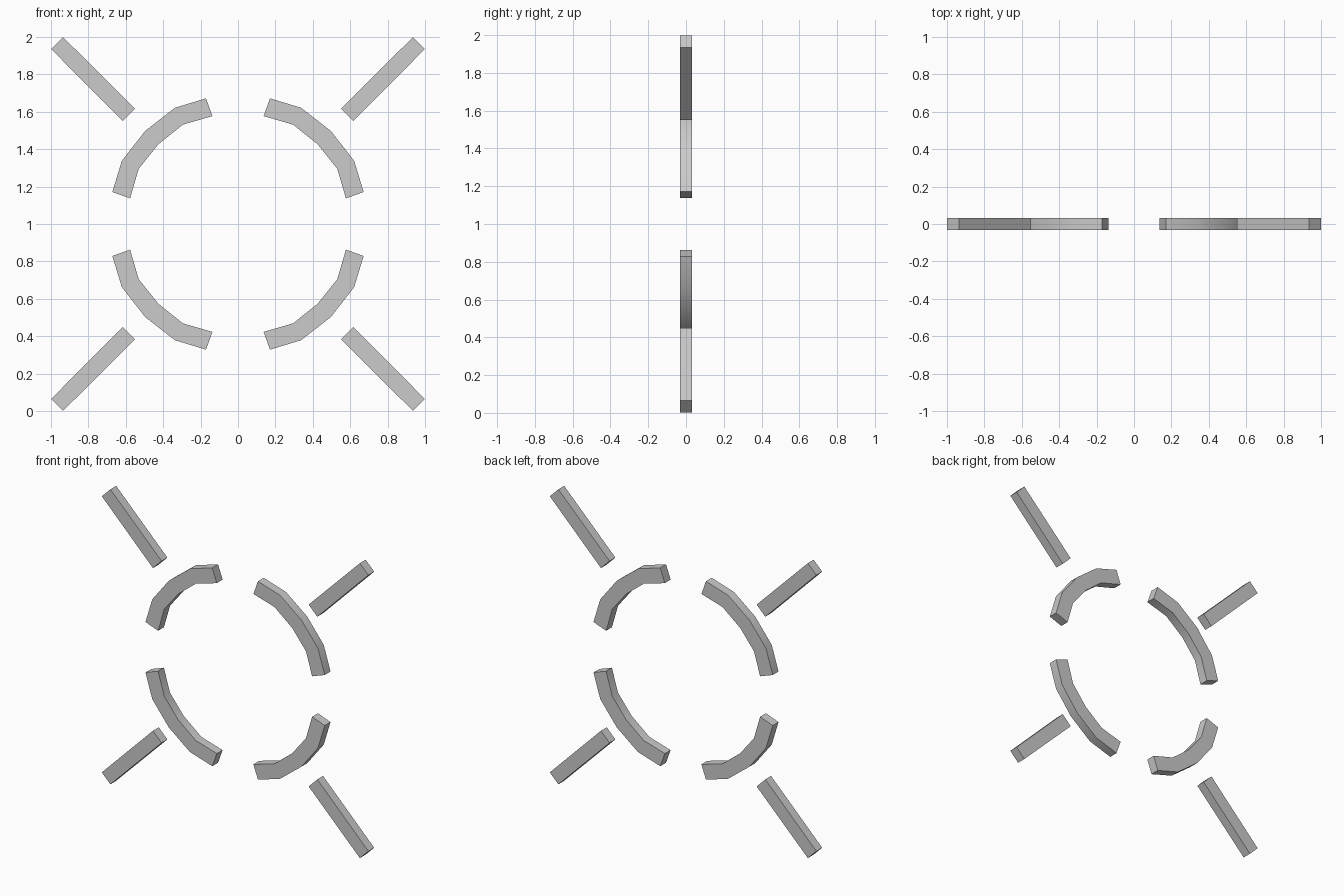
import bpy, bmesh, math

if "Cube" in bpy.data.objects:
    bpy.data.objects.remove(bpy.data.objects["Cube"])

HALF_DEPTH = 0.031
CENTRE_Z = 1.0


def plate(name, outer, inner, sx, sz):
    """Extrude a strip between two matching edge lines, mirrored by sx and sz."""
    bm = bmesh.new()
    rows = []
    for y in (-HALF_DEPTH, HALF_DEPTH):
        rows.append([[bm.verts.new((sx * x, y, sz * z)) for x, z in line]
                     for line in (outer, inner)])
    (fo, fi), (bo, bi) = rows
    for i in range(len(outer) - 1):
        j = i + 1
        bm.faces.new((fo[i], fo[j], fi[j], fi[i]))
        bm.faces.new((bo[i], bi[i], bi[j], bo[j]))
        bm.faces.new((fo[i], bo[i], bo[j], fo[j]))
        bm.faces.new((fi[i], fi[j], bi[j], bi[i]))
    for k in (0, -1):
        bm.faces.new((fo[k], fi[k], bi[k], bo[k]))
    bmesh.ops.recalc_face_normals(bm, faces=bm.faces)
    mesh = bpy.data.meshes.new(name)
    bm.to_mesh(mesh)
    bm.free()
    obj = bpy.data.objects.new(name, mesh)
    obj.location.z = CENTRE_Z
    bpy.context.collection.objects.link(obj)
    bpy.ops.object.select_all(action='DESELECT')
    obj.select_set(True)
    bpy.context.view_layer.objects.active = obj
    bpy.ops.object.shade_smooth_by_angle(angle=math.radians(30))


def symmetric(points):
    """Complete a half edge line by reflecting it across the diagonal."""
    return points + [(z, x) for x, z in reversed(points[:-1])]


# Quarter ring edges, measured from the reticle centre
arc_outer = symmetric([(0.171, 0.672), (0.338, 0.621), (0.497, 0.497)])
arc_inner = symmetric([(0.137, 0.577), (0.295, 0.531), (0.426, 0.426)])

# Diagonal bar edges
bar_outer = [(0.551, 0.616), (0.935, 0.999)]
bar_inner = [(0.616, 0.551), (0.999, 0.935)]

# Four arcs and four bars
for sx, side in ((1, "right"), (-1, "left")):
    for sz, level in ((1, "upper"), (-1, "lower")):
        plate(f"{level}_{side}_arc", arc_outer, arc_inner, sx, sz)
        plate(f"{level}_{side}_bar", bar_outer, bar_inner, sx, sz)
